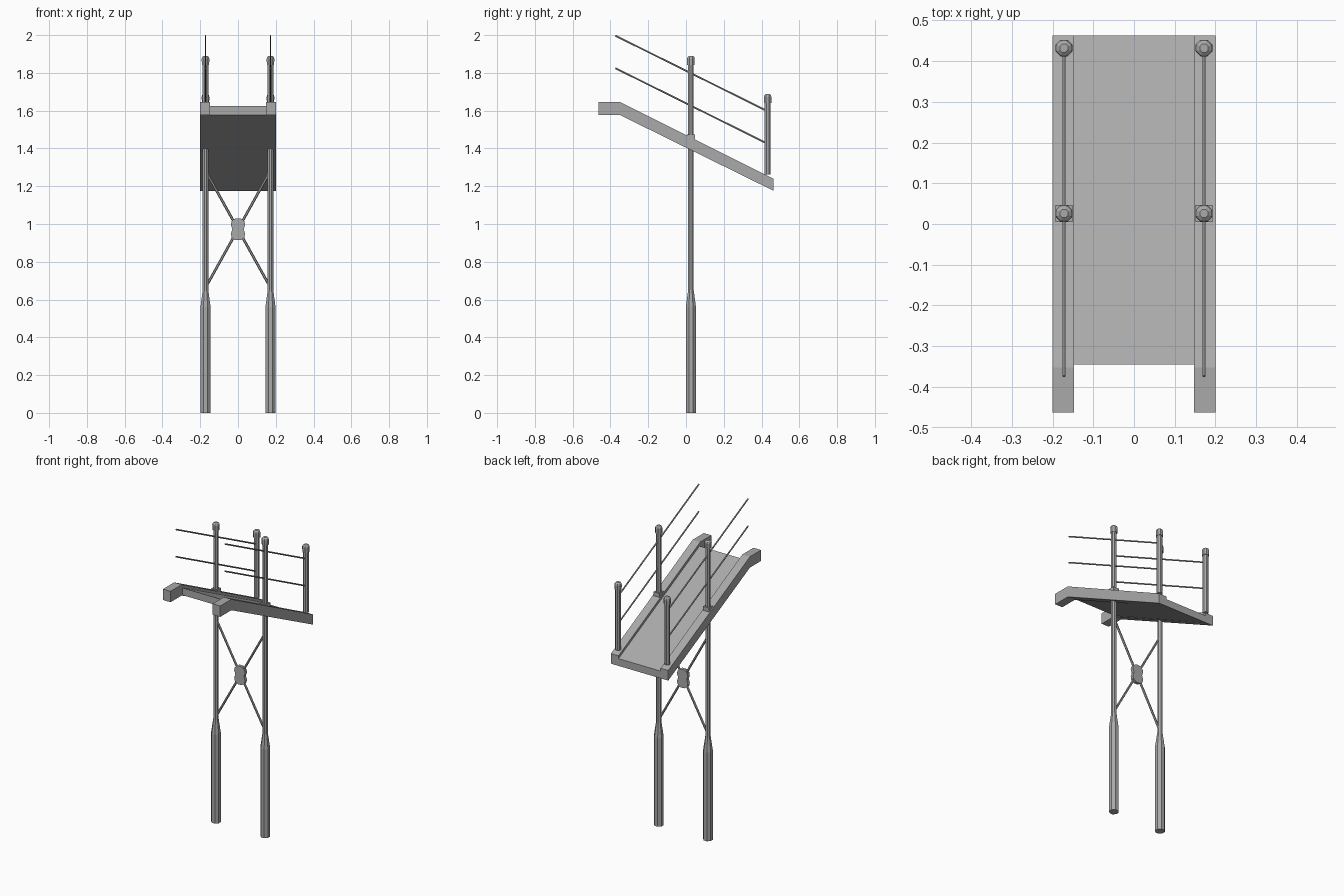
import bpy, bmesh
from math import pi, cos, sin
from mathutils import Vector, Matrix

cube = bpy.data.objects.get("Cube")
if cube:
    bpy.data.objects.remove(cube, do_unlink=True)

grey = bpy.data.materials.new("plain grey metal")
grey.use_nodes = True
grey.diffuse_color = (0.4, 0.4, 0.4, 1)
grey.node_tree.nodes["Principled BSDF"].inputs["Base Color"].default_value = (0.4, 0.4, 0.4, 1)

POST_X = 0.172
MID_Y, REAR_Y = 0.026, 0.432


def finish(name, bm):
    bmesh.ops.recalc_face_normals(bm, faces=bm.faces)
    mesh = bpy.data.meshes.new(name)
    bm.to_mesh(mesh)
    bm.free()
    mesh.materials.append(grey)
    obj = bpy.data.objects.new(name, mesh)
    bpy.context.collection.objects.link(obj)
    return obj


def prism(name, outline, offset):
    """Extrude a closed outline of 3D points along offset."""
    bm = bmesh.new()
    face = bm.faces.new([bm.verts.new(p) for p in outline])
    out = bmesh.ops.extrude_face_region(bm, geom=[face])
    moved = [g for g in out["geom"] if isinstance(g, bmesh.types.BMVert)]
    bmesh.ops.translate(bm, vec=offset, verts=moved)
    return finish(name, bm)


def turned(name, x, y, profile, sides=8):
    """Stack of polygon rings given as (radius, height)."""
    bm = bmesh.new()
    rings = []
    for r, z in profile:
        angles = [2 * pi * (i + 0.5) / sides for i in range(sides)]
        rings.append([bm.verts.new((x + r * cos(a), y + r * sin(a), z)) for a in angles])
    for low, high in zip(rings, rings[1:]):
        for i in range(sides):
            j = (i + 1) % sides
            bm.faces.new((low[i], low[j], high[j], high[i]))
    bm.faces.new(rings[0])
    bm.faces.new(rings[-1])
    return finish(name, bm)


def rod(name, a, b, radius, sides=6):
    a, b = Vector(a), Vector(b)
    turn = (b - a).to_track_quat('Z', 'Y').to_matrix().to_4x4()
    bm = bmesh.new()
    bmesh.ops.create_cone(bm, cap_ends=True, segments=sides, radius1=radius, radius2=radius,
                          depth=(b - a).length, matrix=Matrix.Translation((a + b) / 2) @ turn)
    return finish(name, bm)


def cap_profile(top):
    return [(0.021, top - 0.047), (0.022, top - 0.015), (0.019, top - 0.006), (0.011, top)]


# Sloping walkway between the stringers
deck = [(-0.345, 1.578), (0.463, 1.176), (0.463, 1.222), (-0.345, 1.624)]
prism("ramp_deck", [(-0.147, y, z) for y, z in deck], (0.294, 0, 0))

stringer = [(-0.463, 1.578), (-0.352, 1.578), (0.463, 1.176),
            (0.463, 1.24), (-0.352, 1.647), (-0.463, 1.647)]

for side, s in (("left", 1), ("right", -1)):
    x = s * POST_X
    prism(side + "_stringer", [(s * 0.147, y, z) for y, z in stringer], (s * 0.053, 0, 0))

    # Support leg with a thick foot, carried on as the tall rail post
    turned(side + "_support_leg", x, MID_Y,
           [(0.029, 0), (0.029, 0.56), (0.016, 0.65), (0.016, 1.85)])
    turned(side + "_leg_cap", x, MID_Y, cap_profile(1.89))
    collar = [(x + dx, MID_Y + dy, 1.41) for dx, dy in
              ((-0.021, -0.021), (0.021, -0.021), (0.021, 0.021), (-0.021, 0.021))]
    prism(side + "_leg_collar", collar, (0, 0, 0.063))

    # Short rear rail post
    turned(side + "_rear_post", x, REAR_Y, [(0.017, 1.262), (0.017, 1.65)])
    turned(side + "_rear_post_cap", x, REAR_Y, cap_profile(1.688))

    # Two sloping hand rails
    for label, z in (("upper", 1.997), ("lower", 1.825)):
        rod(f"{side}_{label}_rail", (x, -0.374, z), (x, REAR_Y, z - 0.4), 0.0045)

    # Diagonal of the cross brace
    rod(side + "_cross_brace", (-s * 0.168, MID_Y, 0.67), (s * 0.168, MID_Y, 1.275), 0.007)

# Waisted gusset plate at the brace crossing
quarter = [(0.03, 0.0), (0.038, 0.024), (0.034, 0.042), (0.014, 0.058)]
half = [(x, -z) for x, z in reversed(quarter)] + quarter[1:]
plate = half + [(-x, -z) for x, z in half]
prism("brace_gusset", [(x, MID_Y - 0.01, 0.972 + z) for x, z in plate], (0, 0.02, 0))
